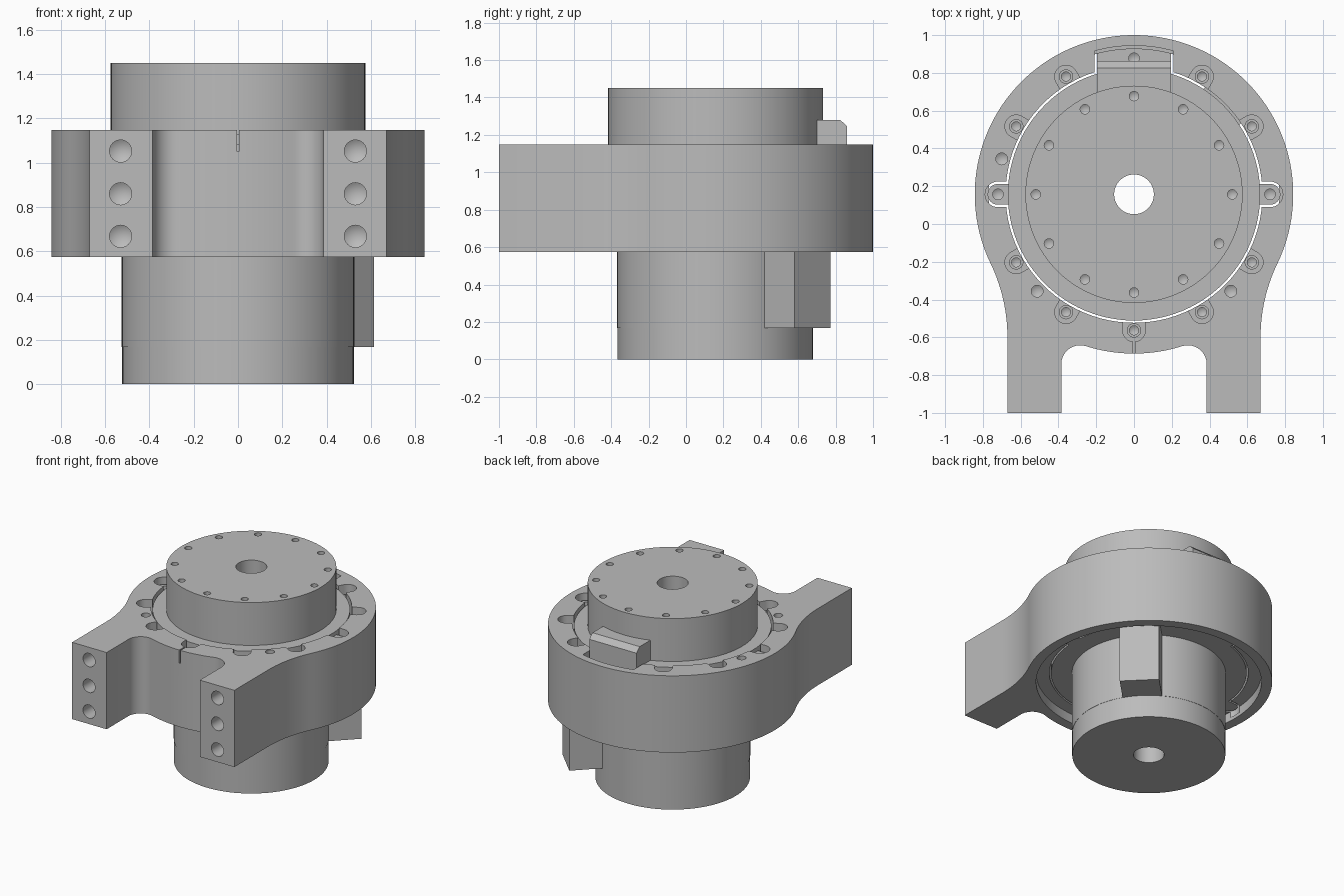
import bpy, bmesh
from math import sin, cos, pi, radians, atan2, hypot
from mathutils import Matrix, Vector

if "Cube" in bpy.data.objects:
    bpy.data.objects.remove(bpy.data.objects["Cube"], do_unlink=True)

CY = 0.157                    # axis of the actuator
TOP, BASE = 1.148, 0.575      # bracket faces
R_OUT, R_BORE, R_BOLT = 0.843, 0.68, 0.72

grey = bpy.data.materials.new("machined_grey")
grey.use_nodes = True
GREY = (0.5, 0.5, 0.5, 1)
grey.diffuse_color = GREY
grey.node_tree.nodes["Principled BSDF"].inputs["Base Color"].default_value = GREY


def make(name, bm):
    bmesh.ops.recalc_face_normals(bm, faces=bm.faces)
    mesh = bpy.data.meshes.new(name)
    bm.to_mesh(mesh)
    bm.free()
    mesh.materials.append(grey)
    ob = bpy.data.objects.new(name, mesh)
    bpy.context.collection.objects.link(ob)
    return ob


def prism(name, pts, z0, z1):
    bm = bmesh.new()
    face = bm.faces.new([bm.verts.new((x, y, z0)) for x, y in pts])
    out = bmesh.ops.extrude_face_region(bm, geom=[face])
    verts = [v for v in out["geom"] if isinstance(v, bmesh.types.BMVert)]
    bmesh.ops.translate(bm, verts=verts, vec=(0, 0, z1 - z0))
    return make(name, bm)


def lathe(name, profile, at=(0, CY, 0), steps=96, turn=None):
    """Revolve a closed (radius, z) outline; radius 0 gives a solid tip."""
    bm = bmesh.new()
    vs = [bm.verts.new((r, 0, z)) for r, z in profile]
    edges = [bm.edges.new((vs[i - 1], vs[i])) for i in range(len(vs))
             if profile[i - 1][0] or profile[i][0]]
    bmesh.ops.spin(bm, geom=vs + edges, cent=(0, 0, 0), axis=(0, 0, 1),
                   angle=2 * pi, steps=steps)
    bmesh.ops.remove_doubles(bm, verts=bm.verts, dist=0.0003)
    if turn:
        bm.transform(turn)
    bm.transform(Matrix.Translation(at))
    return make(name, bm)


def drill(r, depth, at, turn=None):
    """Blind hole cutter pointing down, with a conical end."""
    return lathe("cutter", [(0, 0.05), (r, 0.05), (r, -depth), (0, -depth - r * 0.6)],
                 at, 24, turn)


def cylinder(name, r, z0, z1, at=(0, CY), steps=96):
    return lathe(name, [(0, z0), (r, z0), (r, z1), (0, z1)], (*at, 0), steps)


def arc(cx, cy, r, a0, a1, n):
    return [(cx + r * cos(a0 + (a1 - a0) * i / n),
             cy + r * sin(a0 + (a1 - a0) * i / n)) for i in range(n + 1)]


def polar(r, deg):
    return r * cos(radians(deg)), CY + r * sin(radians(deg))


def spun(pts, deg):
    """Turn radial (out, across) points about the actuator axis."""
    c, s = cos(radians(deg)), sin(radians(deg))
    return [(u * c - v * s, CY + u * s + v * c) for u, v in pts]


def slot(r, inner, deg):
    return spun([(inner, -r)] + arc(R_BOLT, 0, r, -pi / 2, pi / 2, 16) + [(inner, r)], deg)


def tab(r, half, inner):
    a = atan2(half, (r * r - half * half) ** 0.5)
    return spun([(inner, -half)] + arc(0, 0, r, -a, a, 16) + [(inner, half)], 90)


def cut(ob, cutters):
    for c in cutters:
        mod = ob.modifiers.new("cut", "BOOLEAN")
        mod.operation, mod.solver, mod.object = "DIFFERENCE", "EXACT", c
        deps = bpy.context.evaluated_depsgraph_get()
        mesh = bpy.data.meshes.new_from_object(ob.evaluated_get(deps))
        ob.modifiers.clear()
        ob.data = mesh
        bpy.data.objects.remove(c, do_unlink=True)


def smooth(ob):
    bpy.ops.object.select_all(action="DESELECT")
    ob.select_set(True)
    bpy.context.view_layer.objects.active = ob
    bpy.ops.object.shade_smooth_by_angle(angle=radians(30))


# Clamp bracket outline: ring, flared shoulders and two prongs
PX, PIN, FLARE, FIL = 0.67, 0.385, 0.9, 0.1
fy = CY - ((R_OUT + FLARE) ** 2 - (PX + FLARE) ** 2) ** 0.5
ny = CY - ((R_OUT + FIL) ** 2 - (PIN - FIL) ** 2) ** 0.5
a_out = atan2(fy - CY, PX + FLARE)
a_in = atan2(ny - CY, PIN - FIL)
half = arc(0, CY, R_OUT, -pi / 2, a_in, 10)
half += arc(PIN - FIL, ny, FIL, a_in + pi, 0, 10)[1:]
half += [(PIN, -1), (PX, -1)]
half += arc(PX + FLARE, fy, FLARE, pi, a_out + pi, 14)
half += arc(0, CY, R_OUT, a_out, pi / 2, 50)[1:]
outline = half + [(-x, y) for x, y in half[-2:0:-1]]
bracket = prism("clamp_bracket", outline, BASE, TOP)

cutters = [cylinder("cutter", R_BORE, 0.4, 1.3),
           cylinder("cutter", 0.77, 0.4, 0.645),
           prism("cutter", tab(0.787, 0.21, 0.5), 0.6, 1.3)]
for deg in range(0, 360, 30):
    if deg in (0, 180):
        cutters.append(prism("cutter", slot(0.068, 0.5, deg), 0.6, 1.3))
    elif deg != 90:
        cutters.append(prism("cutter", slot(0.06, 0.5, deg), 1.05, 1.3))
# Plain holes, front mounting holes, underside holes and the split line
for deg in (165, 225, 315):
    cutters.append(drill(0.031, 0.2, (*polar(0.725, deg), TOP)))
facing = Matrix.Rotation(pi / 2, 4, "X")
for x in (-0.53, 0.53):
    cutters += [drill(0.05, 0.22, (x, -1, z), facing) for z in (0.668, 0.86, 1.053)]
    cutters.append(drill(0.02, 0.06, (x, -0.56, BASE), Matrix.Rotation(pi, 4, "X")))
cutters.append(prism("cutter", [(-0.005, -0.75), (0.005, -0.75),
                                (0.005, -0.55), (-0.005, -0.55)], 1.05, 1.3))
cut(bracket, cutters)
smooth(bracket)

# Actuator housing: motor barrel and wide flange, hollow along the axis
BORE = 0.105
housing = lathe("actuator_housing", [(BORE, 0.168), (0.525, 0.168), (0.525, 0.645),
                                     (0.668, 0.645), (0.668, 1.13), (BORE, 1.13)])
rear_cap = lathe("rear_cap", [(BORE, 0), (0.523, 0), (0.523, 0.168), (BORE, 0.168)])
smooth(housing)
smooth(rear_cap)

# Output disc with a ring of twelve screw holes
disc = lathe("output_disc", [(BORE, 1.13), (0.575, 1.13), (0.575, 1.45), (BORE, 1.45)])
cut(disc, [drill(0.025, 0.06, (*polar(0.52, d), 1.45)) for d in range(0, 360, 30)])
smooth(disc)

# Locating ears and rear tab
for name, pts, deg in (("left_ear", slot(0.055, 0.6, 0), 0),
                       ("right_ear", slot(0.055, 0.6, 180), 180),
                       ("rear_tab", tab(0.772, 0.195, 0.6), 90)):
    ear = prism(name, pts, 0.645, 1.1)
    cut(ear, [drill(0.028, 0.08, (*polar(R_BOLT, deg), 1.1))])
    smooth(ear)

# Clamp screws in the bracket pockets
for deg in range(30, 360, 30):
    if deg not in (90, 180):
        screw = cylinder("clamp_screw", 0.038, 1.045, 1.085, polar(R_BOLT, deg), 24)
        cut(screw, [drill(0.024, 0.02, (*polar(R_BOLT, deg), 1.085))])
        smooth(screw)

# Chamfered connector at the back of the output disc
bm = bmesh.new()
side = [(0.70, 1.1), (0.862, 1.1), (0.862, 1.245), (0.825, 1.28), (0.70, 1.28)]
face = bm.faces.new([bm.verts.new((-0.195, y, z)) for y, z in side])
grown = bmesh.ops.extrude_face_region(bm, geom=[face])["geom"]
bmesh.ops.translate(bm, vec=(0.39, 0, 0),
                    verts=[v for v in grown if isinstance(v, bmesh.types.BMVert)])
make("top_connector", bm)

# Cable box on the barrel, turned to the back left corner
prism("cable_box", spun([(0.4, -0.135), (0.734, -0.135), (0.734, 0.135), (0.4, 0.135)], 45),
      0.168, 0.65)
